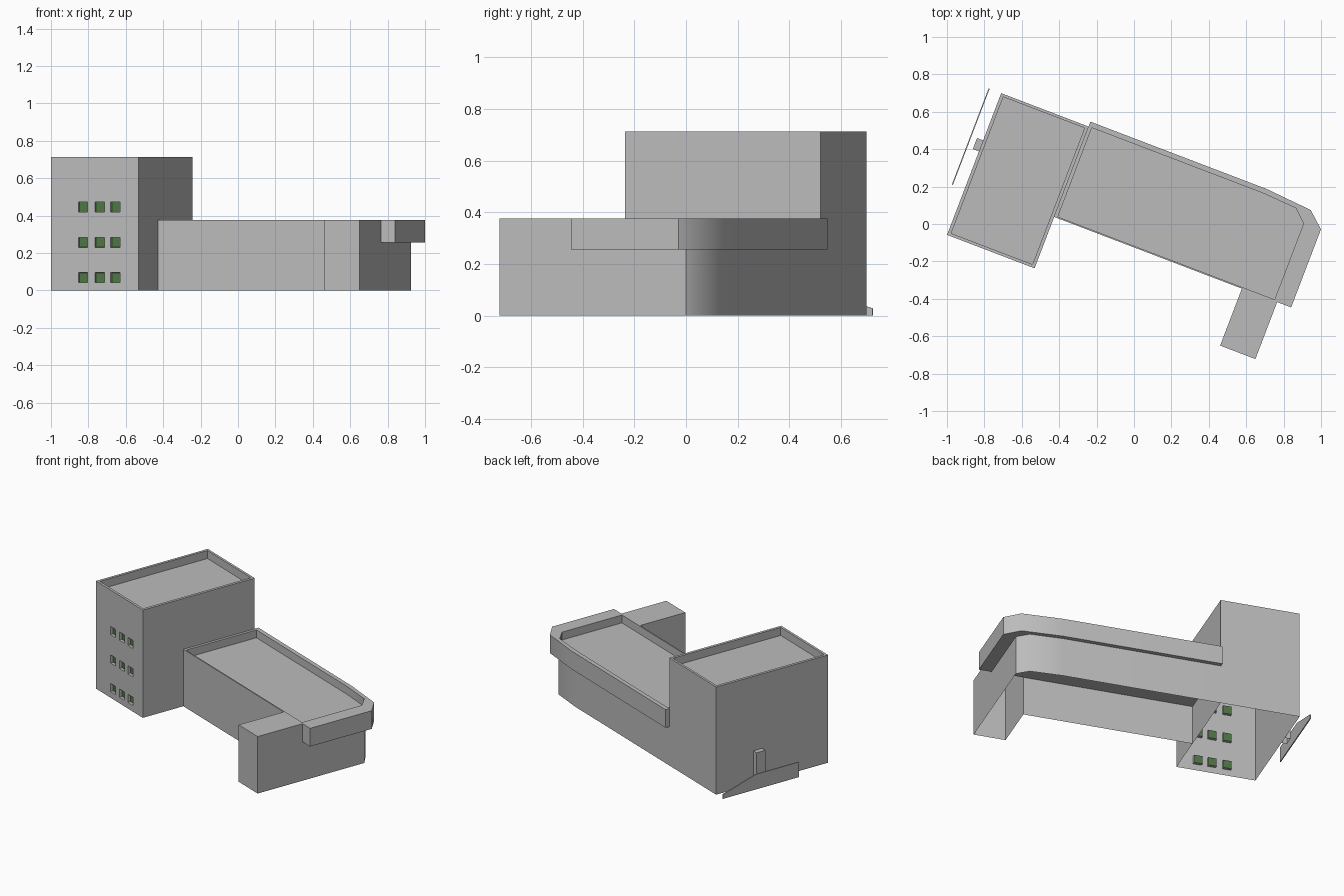
import bpy, bmesh, math
from mathutils import Vector

if "Cube" in bpy.data.objects:
    bpy.data.objects.remove(bpy.data.objects["Cube"])

TURN = math.radians(-20.9)  # whole building is turned on its site


def material(name, rgb):
    m = bpy.data.materials.new(name)
    m.use_nodes = True
    m.diffuse_color = (*rgb, 1)
    m.node_tree.nodes["Principled BSDF"].inputs["Base Color"].default_value = (*rgb, 1)
    return m


GREY = material("concrete grey", (0.5, 0.5, 0.5))
GREEN = material("window green", (0.078, 0.18, 0.058))


def finish(name, bm, mats=(GREY,)):
    mesh = bpy.data.meshes.new(name)
    bm.to_mesh(mesh)
    bm.free()
    for m in mats:
        mesh.materials.append(m)
    ob = bpy.data.objects.new(name, mesh)
    bpy.context.collection.objects.link(ob)
    ob.rotation_euler.z = TURN
    bpy.ops.object.select_all(action='DESELECT')
    ob.select_set(True)
    bpy.context.view_layer.objects.active = ob
    bpy.ops.object.shade_smooth_by_angle(angle=math.radians(40))
    return ob


def ring(bm, outline, z):
    return [bm.verts.new((x, y, z)) for x, y in outline]


def skin(bm, a, b):
    for i in range(len(a)):
        j = (i + 1) % len(a)
        bm.faces.new((a[i], a[j], b[j], b[i]))


def rect(x0, x1, y0, y1):
    return [(x0, y0), (x1, y0), (x1, y1), (x0, y1)]


def walls(outline, z0, z1, top=True):
    """Open-bottomed walls with an optional flat roof."""
    bm = bmesh.new()
    low, high = ring(bm, outline, z0), ring(bm, outline, z1)
    skin(bm, low, high)
    if top:
        bm.faces.new(high)
    return bm


def parapet_block(outer, inner, z0, roof, z1, floor=False):
    """Walls with a rim around a sunken roof."""
    bm = walls(outer, z0, z1, top=False)
    bm.verts.ensure_lookup_table()
    n = len(outer)
    low, high = bm.verts[:n], bm.verts[n:2 * n]
    rim, deck = ring(bm, inner, z1), ring(bm, inner, roof)
    skin(bm, high, rim)
    skin(bm, rim, deck)
    bm.faces.new(deck)
    if floor:
        bm.faces.new(low[::-1])
    return bm


# Tower with sunken roof
FRONT = -0.411
bm = parapet_block(rect(-0.913, -0.412, FRONT, 0.40),
                   rect(-0.895, -0.43, -0.395, 0.385), 0, 0.66, 0.713)


# Windows: cut the front wall into a grid, then sink the window cells
def front_faces():
    bm.normal_update()
    return [f for f in bm.faces if all(abs(v.co.y - FRONT) < 1e-4 for v in f.verts)]


columns, rows, half = (-0.73, -0.635, -0.545), (0.068, 0.257, 0.445), 0.027
cuts = [(Vector((c + s, 0, 0)), Vector((1, 0, 0))) for c in columns for s in (-half, half)]
cuts += [(Vector((0, 0, r + s)), Vector((0, 0, 1))) for r in rows for s in (-half, half)]
for point, normal in cuts:
    faces = front_faces()
    geom = faces + list({e for f in faces for e in f.edges}) + list({v for f in faces for v in f.verts})
    bmesh.ops.bisect_plane(bm, geom=geom, plane_co=point, plane_no=normal)
panes = []
for f in front_faces():
    c = f.calc_center_median()
    if any(abs(c.x - x) < half for x in columns) and any(abs(c.z - z) < half for z in rows):
        panes.append(f)
bmesh.ops.inset_individual(bm, faces=panes, thickness=0.001, depth=-0.018)
for f in panes:
    f.material_index = 1
finish("tower", bm, (GREY, GREEN))

# Long low wing, with its end wall running on into the annex
wing = [(-0.412, -0.117), (0.662, -0.117), (0.662, -0.443), (0.864, -0.443),
        (0.864, 0.33), (0.795, 0.385), (0.59, 0.40), (-0.412, 0.40)]
finish("wing_walls", walls(wing, 0, 0.26, top=False))
finish("annex_top", walls(rect(0.662, 0.864, -0.443, -0.117), 0.26, 0.377))

# Overhanging roof band of the wing
band_outer = [(-0.413, -0.117), (0.944, -0.117), (0.944, 0.33), (0.856, 0.407),
              (0.595, 0.428), (-0.413, 0.428)]
band_inner = [(-0.394, -0.109), (0.846, -0.109), (0.846, 0.325), (0.778, 0.388),
              (0.585, 0.40), (-0.394, 0.40)]
finish("wing_roof_band", parapet_block(band_outer, band_inner, 0.257, 0.325, 0.377, floor=True))

# Small entrance box on the tower's outer side
finish("entrance_box", walls(rect(-0.948, -0.912, 0.067, 0.13), 0, 0.22))

# Thin ramp wall with a sloping end
bm = bmesh.new()
profile = [(0.40, 0), (0.40, 0.028), (0.16, 0.10), (-0.15, 0.10), (-0.15, 0)]
a, b = [[bm.verts.new((x, y, z)) for y, z in profile] for x in (-0.985, -0.979)]
skin(bm, a, b)
bm.faces.new(a)
bm.faces.new(b)
bmesh.ops.recalc_face_normals(bm, faces=bm.faces[:])
finish("ramp_wall", bm)
